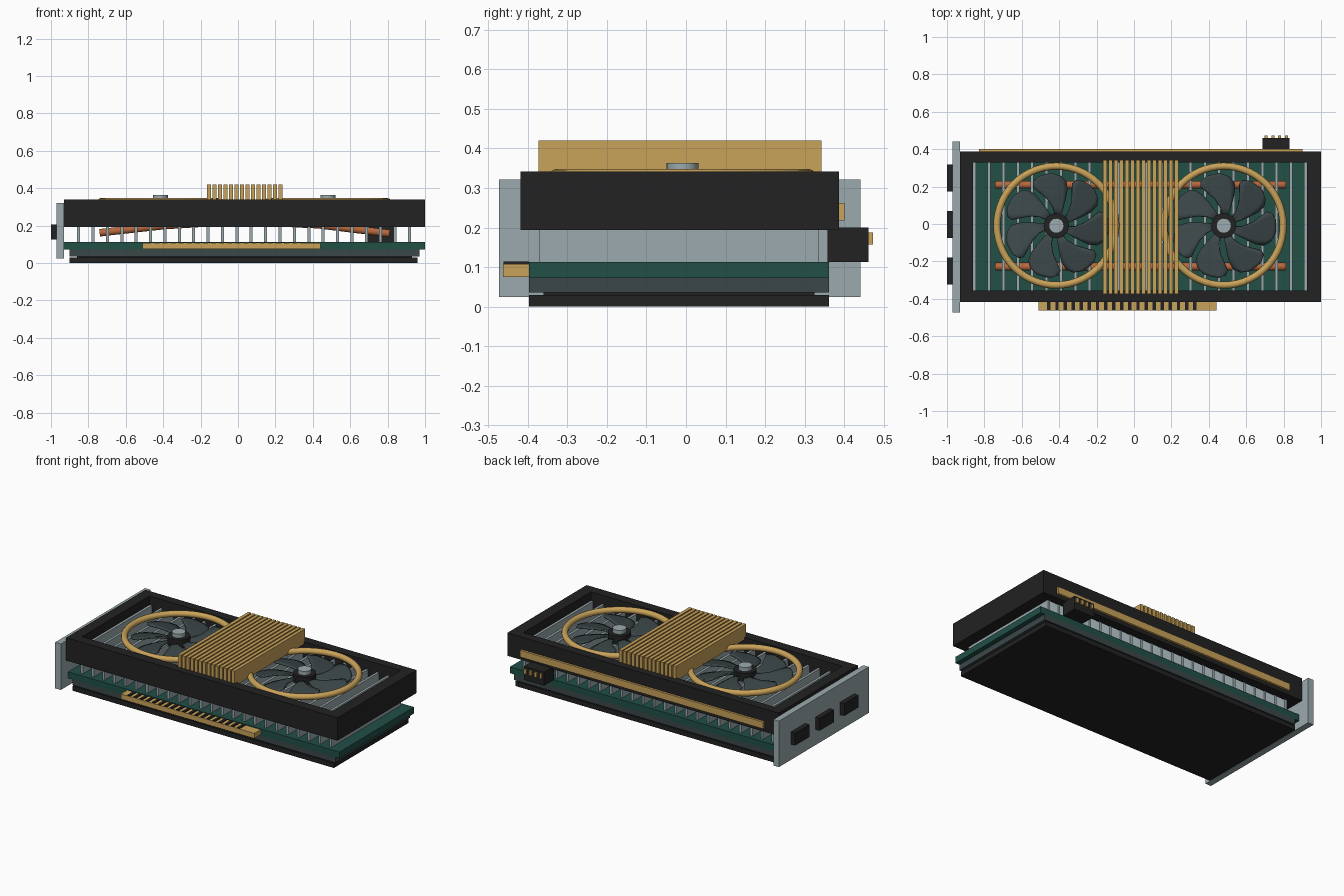
import bpy, bmesh
from math import sin, cos, radians, pi
from mathutils import Vector

cube = bpy.data.objects.get("Cube")
if cube:
    bpy.data.objects.remove(cube, do_unlink=True)


def material(name, r, g, b):
    m = bpy.data.materials.new(name)
    m.use_nodes = True
    m.diffuse_color = (r, g, b, 1)
    m.node_tree.nodes["Principled BSDF"].inputs["Base Color"].default_value = (r, g, b, 1)
    return m


BLACK = material("matte black", 0.016, 0.016, 0.017)
GREEN = material("board green", 0.015, 0.08, 0.062)
GOLD = material("gold", 0.58, 0.36, 0.10)
SILVER = material("silver grey", 0.33, 0.40, 0.42)
SLATE = material("dark slate", 0.045, 0.063, 0.066)
COPPER = material("copper", 0.48, 0.14, 0.045)


def add_object(name, bm, mat, smooth=False):
    bmesh.ops.recalc_face_normals(bm, faces=bm.faces)
    me = bpy.data.meshes.new(name)
    bm.to_mesh(me)
    bm.free()
    me.materials.append(mat)
    ob = bpy.data.objects.new(name, me)
    bpy.context.collection.objects.link(ob)
    if smooth:
        bpy.ops.object.select_all(action='DESELECT')
        ob.select_set(True)
        bpy.context.view_layer.objects.active = ob
        bpy.ops.object.shade_smooth_by_angle(angle=radians(35))
    return ob


def add_box(bm, xs, ys, zs):
    geo = bmesh.ops.create_cube(bm, size=1)
    for v in geo["verts"]:
        v.co = Vector([(a + b) / 2 + c * (b - a) for (a, b), c in zip((xs, ys, zs), v.co)])


def boxes(name, mat, items):
    bm = bmesh.new()
    for xs, ys, zs in items:
        add_box(bm, xs, ys, zs)
    return add_object(name, bm, mat)


def cylinder(name, mat, x, y, z0, z1, radius, sides=32):
    bm = bmesh.new()
    bmesh.ops.create_cone(bm, cap_ends=True, segments=sides, radius1=radius, radius2=radius, depth=z1 - z0)
    bmesh.ops.translate(bm, verts=bm.verts, vec=(x, y, (z0 + z1) / 2))
    return add_object(name, bm, mat, True)


# Stacked plates at the bottom
CARD_Y = (-0.397, 0.361)
boxes("backplate", BLACK, [((-0.9, 0.96), CARD_Y, (0, 0.03)),
                           ((-0.86, 0.93), (-0.36, 0.325), (0.03, 0.036))])
boxes("stiffener_plate", SLATE, [((-0.9, 0.97), CARD_Y, (0.036, 0.072))])
boxes("circuit_board", GREEN, [((-0.93, 1.0), CARD_Y, (0.072, 0.113))])

# Edge connector with dark gaps between its contacts
boxes("edge_connector", GOLD, [((-0.51, 0.44), (-0.462, -0.39), (0.075, 0.108))])
boxes("connector_gaps", BLACK, [((x - 0.009, x + 0.009), (-0.461, -0.397), (0.106, 0.114))
                                for x in [-0.455 + 0.0433 * i for i in range(19)]])

# Cooling fins and heat pipes
boxes("cooling_fins", SILVER, [((x - 0.008, x + 0.008), (-0.37, 0.335), (0.113, 0.285))
                               for x in [-0.852 + 0.0769 * i for i in range(24)]])
for side, y in (("front", -0.228), ("back", 0.21)):
    curve = bpy.data.curves.new(side + "_heat_pipe", 'CURVE')
    curve.dimensions = '3D'
    curve.bevel_depth = 0.021
    curve.bevel_resolution = 3
    curve.use_fill_caps = True
    path = [(-0.74, 0.162), (-0.4, 0.2), (0, 0.225), (0.43, 0.205), (0.81, 0.158)]
    spline = curve.splines.new('POLY')
    spline.points.add(len(path) - 1)
    for p, (x, z) in zip(spline.points, path):
        p.co = (x, y, z, 1)
    curve.materials.append(COPPER)
    bpy.context.collection.objects.link(bpy.data.objects.new(side + "_heat_pipe", curve))

# Shroud frame, open at top and bottom
Z = (0.194, 0.341)
boxes("shroud_frame", BLACK, [((-0.93, 1.0), (-0.418, -0.355), Z),
                              ((-0.93, 1.0), (0.33, 0.387), Z),
                              ((-0.93, -0.862), (-0.355, 0.33), Z),
                              ((0.926, 1.0), (-0.355, 0.33), Z)])
boxes("side_trim", GOLD, [((-0.83, 0.9), (0.385, 0.401), (0.218, 0.262))])

# Central gold grille
boxes("center_grille", GOLD, [((x, x + 0.0215), (-0.373, 0.342), (0.325, 0.42))
                              for x in [-0.167 + 0.0295 * i for i in range(14)]])

# Mounting bracket and ports
boxes("mounting_bracket", SILVER, [((-0.97, -0.93), (-0.472, 0.441), (0.025, 0.321))])
boxes("display_ports", BLACK, [((-1.0, -0.965), (y - 0.072, y + 0.072), (0.125, 0.205))
                               for y in (-0.252, -0.003, 0.246)])

# Power socket with pins
boxes("power_socket", BLACK, [((0.687, 0.831), (0.358, 0.461), (0.113, 0.2))])
boxes("power_pins", GOLD, [((x - 0.008, x + 0.008), (0.455, 0.472), (0.157, 0.187))
                           for x in (0.705, 0.742, 0.779, 0.816)])


# Fans: ring, hub, cap and seven swept blades
def fan_blades(name, cx, cy, first_angle):
    # radius, half width in degrees, sweep in degrees
    profile = [(0.055, 16, -6), (0.1, 16, -3), (0.15, 19, 2), (0.2, 22, 7),
               (0.24, 22, 11), (0.265, 17, 13), (0.28, 8, 14)]
    steps = 6
    bm = bmesh.new()
    for blade in range(7):
        base = first_angle + blade * 360 / 7
        rows = []
        for r, half, sweep in profile:
            row = []
            for i in range(steps + 1):
                off = half * (2 * i / steps - 1)
                a = radians(base + sweep + off)
                z = 0.308 + 0.22 * r * sin(radians(off))
                row.append(bm.verts.new((cx + r * cos(a), cy + r * sin(a), z)))
            rows.append(row)
        for lo, hi in zip(rows, rows[1:]):
            for i in range(steps):
                bm.faces.new((lo[i], hi[i], hi[i + 1], lo[i + 1]))
    ob = add_object(name, bm, SLATE, True)
    mod = ob.modifiers.new("thickness", 'SOLIDIFY')
    mod.thickness = 0.01
    mod.offset = 0


def ring(name, cx, cy, cz, major, minor, segs=56, sides=12):
    bm = bmesh.new()
    loops = []
    for i in range(segs):
        a = 2 * pi * i / segs
        loop = []
        for j in range(sides):
            b = 2 * pi * j / sides
            r = major + minor * cos(b)
            loop.append(bm.verts.new((cx + r * cos(a), cy + r * sin(a), cz + minor * sin(b))))
        loops.append(loop)
    for i in range(segs):
        p, q = loops[i], loops[(i + 1) % segs]
        for j in range(sides):
            k = (j + 1) % sides
            bm.faces.new((p[j], q[j], q[k], p[k]))
    add_object(name, bm, GOLD, True)


FAN_Y = -0.009
for side, x in (("right", -0.415), ("left", 0.48)):
    ring(side + "_fan_ring", x, FAN_Y, 0.329, 0.318, 0.019)
    fan_blades(side + "_fan_blades", x, FAN_Y, 88)
    cylinder(side + "_fan_hub", BLACK, x, FAN_Y, 0.285, 0.338, 0.067)
    cylinder(side + "_fan_cap", SILVER, x, FAN_Y, 0.33, 0.363, 0.04, 24)
